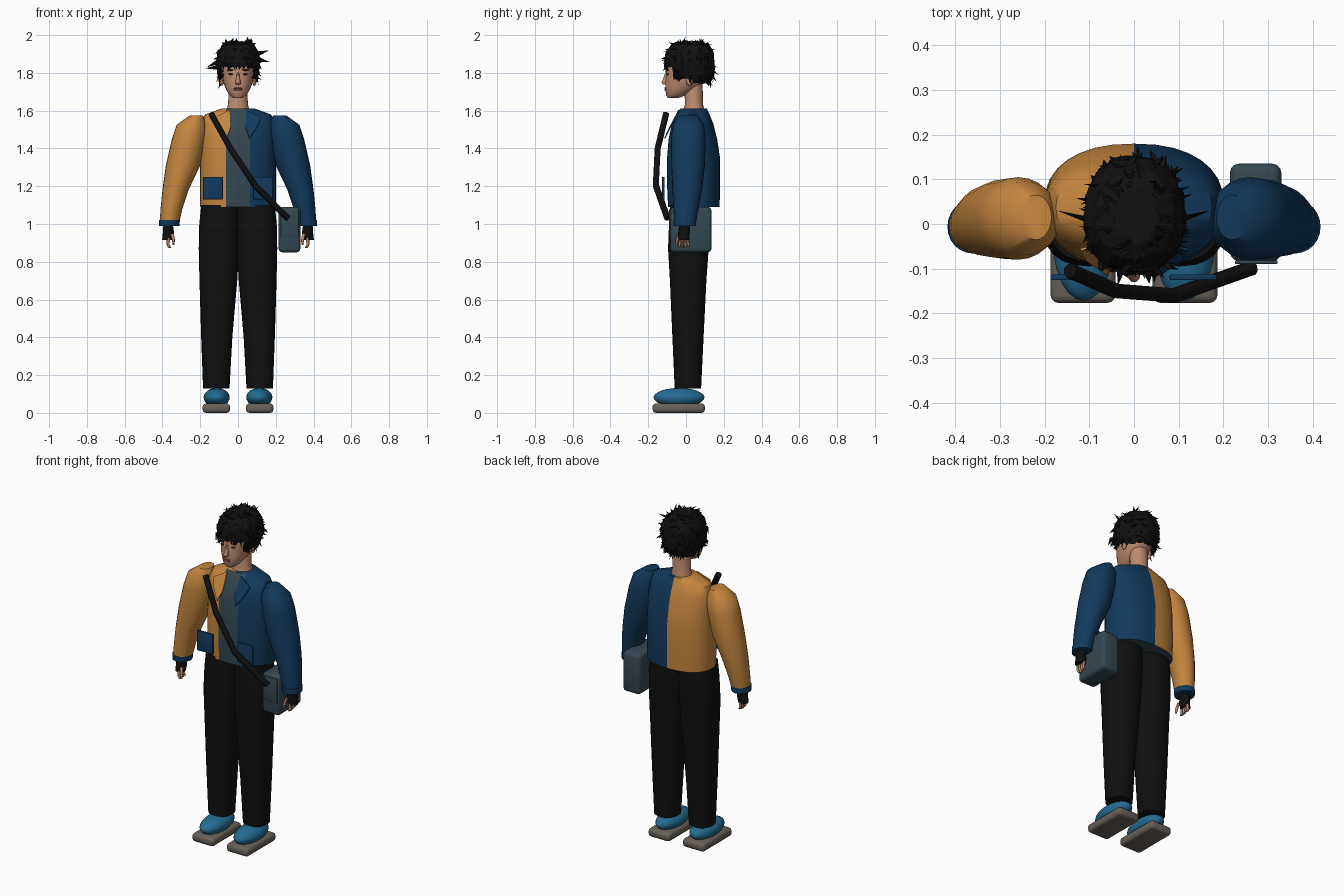
import bpy, bmesh, math, random
from mathutils import Vector, Matrix

random.seed(4)
if "Cube" in bpy.data.objects:
    bpy.data.objects.remove(bpy.data.objects["Cube"])


def material(name, r, g, b):
    m = bpy.data.materials.new(name)
    m.use_nodes = True
    m.diffuse_color = (r, g, b, 1)
    bsdf = m.node_tree.nodes["Principled BSDF"]
    bsdf.inputs["Base Color"].default_value = (r, g, b, 1)
    bsdf.inputs["Roughness"].default_value = 0.8
    return m


ORANGE = material("ochre", 0.56, 0.24, 0.05)
BLUE = material("navy", 0.006, 0.042, 0.11)
SLATE = material("slate", 0.035, 0.065, 0.085)
BLACK = material("black", 0.005, 0.005, 0.005)
SKIN = material("skin", 0.52, 0.26, 0.16)
LIP = material("lip", 0.36, 0.13, 0.09)
TEAL = material("teal", 0.018, 0.15, 0.29)
SOLE = material("sole grey", 0.14, 0.12, 0.10)


def finish(name, bm, mats, angle=45, smooth=True):
    bmesh.ops.recalc_face_normals(bm, faces=bm.faces)
    mesh = bpy.data.meshes.new(name)
    bm.to_mesh(mesh)
    bm.free()
    for m in mats:
        mesh.materials.append(m)
    if smooth:
        mesh.shade_smooth()
        mesh.set_sharp_from_angle(angle=math.radians(angle))
    ob = bpy.data.objects.new(name, mesh)
    bpy.context.collection.objects.link(ob)
    return ob


def loft_mesh(rings, power=2.0, sides=24, flip=1, caps=True):
    """Superellipse rings given as (x0, x1, y0, y1, z)."""
    bm = bmesh.new()
    loops = []
    for x0, x1, y0, y1, z in rings:
        loop = []
        for i in range(sides):
            a = math.tau * i / sides
            c, s = math.cos(a), math.sin(a)
            u = math.copysign(abs(c) ** (2 / power), c)
            v = math.copysign(abs(s) ** (2 / power), s)
            x = (x0 + x1) / 2 + u * (x1 - x0) / 2
            loop.append(bm.verts.new((flip * x, (y0 + y1) / 2 + v * (y1 - y0) / 2, z)))
        loops.append(loop)
    for a, b in zip(loops, loops[1:]):
        for i in range(sides):
            j = (i + 1) % sides
            bm.faces.new((a[i], a[j], b[j], b[i]))
    if caps:
        bm.faces.new(loops[0])
        bm.faces.new(loops[-1])
    return bm


def loft(name, rings, mat, **kw):
    return finish(name, loft_mesh(rings, **kw), [mat])


def ellipsoid(name, center, radii, mat, sides=20):
    bm = bmesh.new()
    bmesh.ops.create_uvsphere(bm, u_segments=sides, v_segments=sides // 2, radius=1)
    bmesh.ops.transform(bm, matrix=Matrix.Translation(center) @ Matrix.Diagonal((*radii, 1)), verts=bm.verts)
    return finish(name, bm, [mat])


def box(name, lo, hi, mat, bevel=0.0):
    lo, hi = Vector(lo), Vector(hi)
    bm = bmesh.new()
    bmesh.ops.create_cube(bm, size=1)
    bmesh.ops.transform(bm, matrix=Matrix.Translation((lo + hi) / 2) @ Matrix.Diagonal((*(hi - lo), 1)), verts=bm.verts)
    if bevel:
        bmesh.ops.bevel(bm, geom=bm.edges[:], offset=bevel, segments=3, profile=0.5, affect='EDGES')
    return finish(name, bm, [mat], 35)


# Jacket body: ochre right half, navy left half, slate front panel
bm = loft_mesh([(-.2, .2, -.095, .178, 1.09), (-.202, .202, -.1, .18, 1.2), (-.2, .2, -.1, .18, 1.35),
                (-.2, .2, -.092, .165, 1.45), (-.195, .195, -.075, .145, 1.53),
                (-.175, .175, -.05, .125, 1.58), (-.085, .085, -.03, .11, 1.612)], power=2.3, sides=32)
for x in (-.063, 0, .064):
    bmesh.ops.bisect_plane(bm, geom=bm.verts[:] + bm.edges[:] + bm.faces[:], plane_co=(x, 0, 0), plane_no=(1, 0, 0))
for f in bm.faces:
    c = f.calc_center_median()
    panel = c.y < .03 and -.063 < c.x < .064
    f.material_index = 2 if panel or c.z < 1.095 else (1 if c.x > 0 else 0)
finish("jacket_body", bm, [ORANGE, BLUE, SLATE])

for s, side, cloth in ((-1, "right", ORANGE), (1, "left", BLUE)):
    # Sleeve and cuff
    loft(side + "_sleeve", [(.185, .255, -.035, .065, 1.575), (.165, .325, -.07, .095, 1.525),
                            (.17, .35, -.08, .105, 1.45), (.2, .382, -.078, .1, 1.31),
                            (.262, .4, -.072, .085, 1.18), (.295, .41, -.066, .066, 1.08),
                            (.312, .415, -.062, .05, 1.0)], cloth, flip=s)
    loft(side + "_cuff", [(.307, .417, -.066, .055, 1.022), (.311, .418, -.065, .053, .99)], BLUE, flip=s)
    # Gloved hand with bare fingers
    loft(side + "_glove", [(.345, .395, -.035, .02, 1.0), (.338, .398, -.042, .02, .95),
                           (.345, .402, -.04, .018, .915)], BLACK, sides=12, flip=s)
    for i in range(4):
        y = -.034 + .0155 * i
        loft(side + "_finger_%d" % (i + 1), [(.36, .377, y - .007, y + .007, .925),
                                             (.362, .378, y - .007, y + .007, .89),
                                             (.355, .368, y - .005, y + .005, .872 + .004 * abs(i - 1))],
             SKIN, sides=8, flip=s)
    loft(side + "_thumb", [(.34, .358, -.045, -.028, .95), (.334, .35, -.056, -.04, .915),
                           (.336, .346, -.056, -.045, .89)], SKIN, sides=8, flip=s)
    # Trouser leg
    loft(side + "_trouser_leg", [(.045, .185, -.06, .08, .13), (.03, .195, -.072, .093, .4),
                                 (.004, .204, -.085, .108, .7), (-.006, .208, -.095, .12, .87),
                                 (-.006, .205, -.09, .125, 1.0), (-.006, .195, -.085, .12, 1.1)],
         BLACK, power=2.4, flip=s)
    # Shoe
    xs = sorted((s * .042, s * .187))
    box(side + "_shoe_sole", (xs[0], -.177, 0), (xs[1], .1, .05), SOLE, .018)
    ellipsoid(side + "_shoe_upper", (s * .113, -.037, .082), (.069, .135, .05), TEAL, 24)
    # Pocket plate
    xs = sorted((s * .08, s * .185))
    box(side + "_pocket", (xs[0], -.126, 1.13), (xs[1], -.113, 1.25), BLUE, .003)
    # Lapel plate standing off the chest
    bm = bmesh.new()
    pts = [(.045, -.04, 1.605), (.12, -.06, 1.565), (.105, -.085, 1.52), (.06, -.115, 1.455), (.04, -.09, 1.51)]
    face = bm.faces.new([bm.verts.new((s * x, y, z)) for x, y, z in pts])
    lapel = finish(side + "_lapel", bm, [cloth], smooth=False)
    lapel.modifiers.new("thickness", 'SOLIDIFY').thickness = .006
    # Ear, eye and brow
    ellipsoid(side + "_ear", (s * .086, .02, 1.762), (.011, .02, .032), SKIN, 12)
    ellipsoid(side + "_eye", (s * .036, -.096, 1.793), (.015, .005, .005), BLACK, 12)
    ellipsoid(side + "_brow", (s * .038, -.097, 1.815), (.02, .005, .004), BLACK, 12)

# Neck and head
loft("neck", [(-.065, .065, -.02, .1, 1.59), (-.052, .052, -.005, .09, 1.635), (-.05, .05, -.01, .088, 1.74)], SKIN)
loft("head", [(-.024, .024, -.096, -.04, 1.667), (-.044, .044, -.105, 0, 1.682), (-.062, .062, -.109, .05, 1.71),
              (-.076, .076, -.11, .09, 1.745), (-.084, .084, -.105, .115, 1.79), (-.088, .088, -.106, .122, 1.85),
              (-.078, .078, -.085, .11, 1.91), (-.04, .04, -.04, .07, 1.95)], SKIN, power=2.15, sides=28)
loft("nose", [(-.014, .014, -.122, -.09, 1.738), (-.015, .015, -.131, -.09, 1.747),
              (-.009, .009, -.12, -.09, 1.775), (-.006, .006, -.11, -.09, 1.803)], SKIN, sides=10)
for z, r in ((1.719, .004), (1.711, .005)):
    ellipsoid("lip", (0, -.108, z), (.024, .006, r), LIP, 12)

# Hair cap with a hairline cut around the face
bm = loft_mesh([(-.09, .09, -.085, .122, 1.745), (-.1, .1, -.105, .137, 1.77), (-.107, .107, -.112, .146, 1.795),
                (-.112, .112, -.115, .15, 1.83), (-.114, .114, -.115, .152, 1.86), (-.108, .11, -.106, .146, 1.905),
                (-.085, .09, -.08, .122, 1.945), (-.045, .055, -.04, .08, 1.967)], power=2.2, sides=36)


def above_hairline(p):
    if p.y < -.05 and abs(p.x) < .082:
        return p.z > 1.83
    return p.z > (1.782 if p.y < .02 else 1.75)


bmesh.ops.delete(bm, geom=[f for f in bm.faces if not above_hairline(f.calc_center_median())], context='FACES')
for v in bm.verts:
    v.co += Vector([random.uniform(-.005, .005) for _ in range(3)])
bmesh.ops.recalc_face_normals(bm, faces=bm.faces)
roots = [(f.calc_center_median(), f.normal.copy()) for f in bm.faces]
finish("hair_cap", bm, [BLACK], smooth=False)

# Hair tufts: flattened spikes swept outward and down
bm = bmesh.new()


def tuft(root, direction, length, width):
    d = direction.normalized()
    turn = Vector((0, 0, 1)).rotation_difference(d).to_matrix().to_4x4()
    place = Matrix.Translation(root + d * length * .45) @ turn @ Matrix.Diagonal((1, .5, 1, 1))
    bmesh.ops.create_cone(bm, cap_ends=True, segments=4, radius1=width, radius2=0, depth=length, matrix=place)


for _ in range(190):
    p, n = random.choice(roots)
    swirl = Vector([random.uniform(-.6, .6) for _ in range(3)])
    drop = -.7 if p.z < 1.93 else .05
    tuft(p - n * .008, n * .4 + swirl + Vector((0, 0, drop)), random.uniform(.025, .05), random.uniform(.008, .016))
for i in range(9):
    x = -.075 + .019 * i
    tuft(Vector((x, -.106 + abs(x) * .15, 1.85)), Vector((random.uniform(-.5, .5), -.15, -1)),
         random.uniform(.03, .06), .014)
# Loose locks sticking out at the sides
for x, z, dx, dz in ((-.105, 1.83, -1, -.1), (-.105, 1.86, -1, -.5), (.1, 1.9, 1, .3), (.105, 1.87, 1, -.2),
                     (-.09, 1.78, -.2, -1), (.095, 1.8, .2, -1)):
    tuft(Vector((x, .01, z)), Vector((dx, .3, dz)), .075, .015)
finish("hair_tufts", bm, [BLACK], smooth=False)

# Shoulder bag with front flap
box("bag_body", (.215, -.083, .85), (.33, .135, 1.09), SLATE, .02)
box("bag_flap", (.226, -.09, .93), (.322, -.081, 1.075), SLATE, .004)

# Strap across the chest
curve = bpy.data.curves.new("bag_strap", 'CURVE')
curve.dimensions = '3D'
curve.bevel_depth = .017
curve.bevel_resolution = 2
curve.use_fill_caps = True
path = [(-.143, -.105, 1.585), (-.04, -.15, 1.4), (.09, -.16, 1.205), (.265, -.098, 1.03)]
spline = curve.splines.new('POLY')
spline.points.add(len(path) - 1)
for point, co in zip(spline.points, path):
    point.co = (*co, 1)
curve.materials.append(BLACK)
strap = bpy.data.objects.new("bag_strap", curve)
bpy.context.collection.objects.link(strap)
